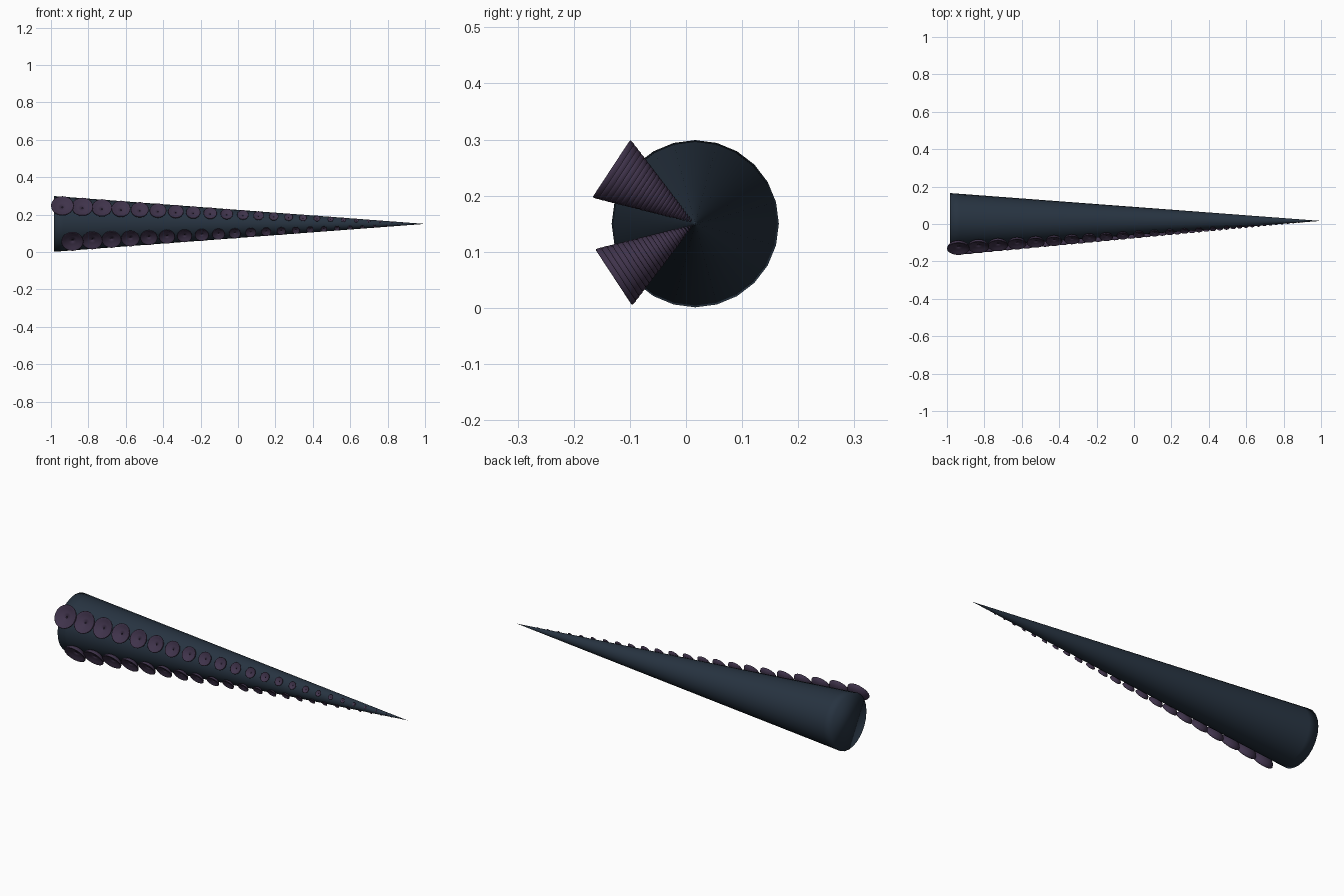
import bpy, bmesh, math
from mathutils import Matrix, Vector

cube = bpy.data.objects.get("Cube")
if cube:
    bpy.data.objects.remove(cube, do_unlink=True)

BASE_X, TIP_X = -0.985, 1.0
AXIS_Y, AXIS_Z = 0.0165, 0.15
BASE_RADIUS = 0.149


def material(name, rgb):
    mat = bpy.data.materials.new(name)
    mat.use_nodes = True
    mat.diffuse_color = (*rgb, 1)
    mat.node_tree.nodes["Principled BSDF"].inputs["Base Color"].default_value = (*rgb, 1)
    return mat


skin = material("dark slate skin", (0.020, 0.033, 0.052))
plum = material("dusky plum", (0.050, 0.033, 0.070))
pit = material("dark pit", (0.012, 0.008, 0.018))


def lathe(profile, sides):
    """Spin (radius, height) points round z; a zero radius closes to a point."""
    bm = bmesh.new()
    rings = []
    for r, h in profile:
        count = sides if r > 0 else 1
        rings.append([bm.verts.new((r * math.cos(math.tau * i / sides),
                                    r * math.sin(math.tau * i / sides), h))
                      for i in range(count)])
    for a, b in zip(rings, rings[1:]):
        for i in range(sides):
            j = (i + 1) % sides
            loop = [a[i % len(a)], a[j % len(a)], b[j % len(b)], b[i % len(b)]]
            bm.faces.new(list(dict.fromkeys(loop)))
    if len(rings[0]) > 1:
        bm.faces.new(rings[0][::-1])
    bmesh.ops.recalc_face_normals(bm, faces=bm.faces)
    return bm


def finish(bm, name, mats):
    for f in bm.faces:
        f.smooth = True
    mesh = bpy.data.meshes.new(name)
    bm.to_mesh(mesh)
    bm.free()
    for m in mats:
        mesh.materials.append(m)
    obj = bpy.data.objects.new(name, mesh)
    bpy.context.collection.objects.link(obj)
    return obj


# Tapered arm with a capped, softly shaded base
RINGS = 40
taper = [(BASE_RADIUS * (1 - i / RINGS), (TIP_X - BASE_X) * i / RINGS) for i in range(RINGS + 1)]
taper[-1] = (0, TIP_X - BASE_X)
bm = lathe(taper, 24)
bm.transform(Matrix.Translation((BASE_X, AXIS_Y, AXIS_Z)) @ Matrix.Rotation(math.pi / 2, 4, 'Y'))
finish(bm, "tapered_arm", [skin])

# One sucker of unit radius: bowl underside, thin rim, shallow dish, central pit
bowl = [(math.sin(math.pi / 2 * i / 6), -0.62 * math.cos(math.pi / 2 * i / 6)) for i in range(6)]
bowl[0] = (0, -0.62)
dish = [(1, -0.03), (0.97, 0), (0.9, -0.02), (0.7, -0.13), (0.4, -0.22), (0.1, -0.26),
        (0.08, -0.34), (0, -0.36)]
sucker = lathe(bowl + dish, 20)
for f in sucker.faces:
    c = f.calc_center_median()
    f.material_index = int(math.hypot(c.x, c.y) < 0.1 and c.z > -0.4)
shape = finish(sucker, "sucker", [plum, pit])
sucker_mesh = shape.data
bpy.data.objects.remove(shape)

# Two staggered rows of suckers shrinking towards the tip
TILT = math.radians(33.3)
for row, side, shift in (("upper", 1, 0), ("lower", -1, 0.5)):
    out = Vector((0, -math.cos(TILT), side * math.sin(TILT)))
    turn = Vector((0, 0, 1)).rotation_difference(out).to_matrix().to_4x4()
    for n in range(23):
        k = n + shift
        x = -0.939 + 0.108 * k - 0.00115 * k * k
        size = (TIP_X - x) / (TIP_X + 0.939)
        spot = Vector((x, AXIS_Y, AXIS_Z)) + out * 0.179 * size
        obj = bpy.data.objects.new(f"{row}_sucker_{n + 1}", sucker_mesh)
        obj.matrix_world = Matrix.Translation(spot) @ turn @ Matrix.Scale(0.061 * size, 4)
        bpy.context.collection.objects.link(obj)
